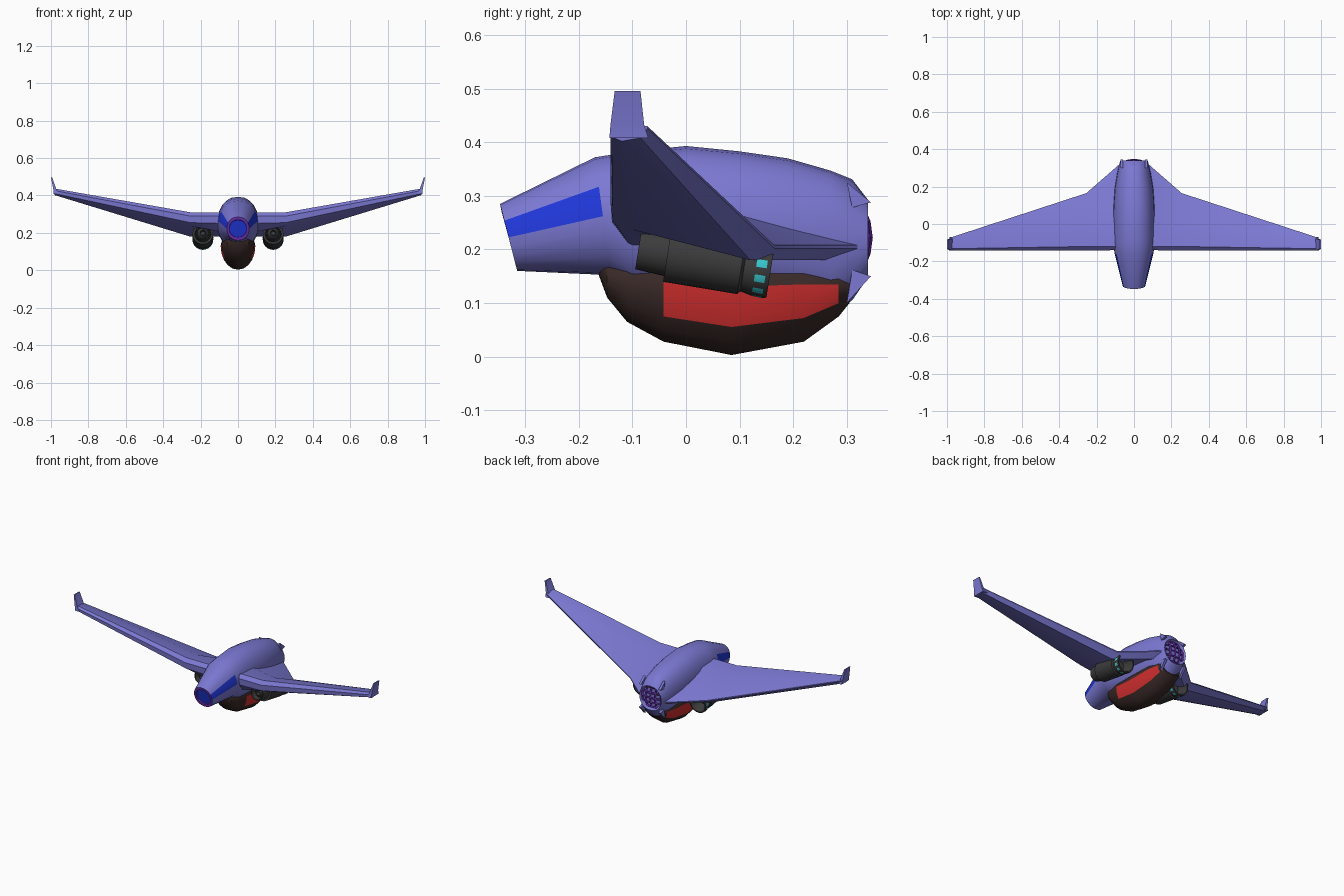
import bpy, bmesh
from math import sin, cos, pi, radians
from mathutils import Matrix

if "Cube" in bpy.data.objects:
    bpy.data.objects.remove(bpy.data.objects["Cube"])


def mat(name, r, g, b):
    m = bpy.data.materials.new(name)
    m.diffuse_color = (r, g, b, 1)
    m.use_nodes = True
    m.node_tree.nodes["Principled BSDF"].inputs["Base Color"].default_value = m.diffuse_color
    return m


LILAC = mat("lilac", .2, .19, .65)
VIOLET = mat("violet", .16, .03, .48)
BLUE = mat("blue", .015, .04, .72)
BROWN = mat("brown", .042, .023, .021)
RED = mat("red", .65, .028, .028)
DARK = mat("dark", .045, .045, .045)
CYAN = mat("cyan", .04, .6, .65)


def finish(bm, name, mats, angle=30, mirror=False):
    bmesh.ops.recalc_face_normals(bm, faces=bm.faces)
    me = bpy.data.meshes.new(name)
    bm.to_mesh(me)
    bm.free()
    ob = bpy.data.objects.new(name, me)
    bpy.context.collection.objects.link(ob)
    for m in mats:
        me.materials.append(m)
    if mirror:
        ob.modifiers.new("mirror", 'MIRROR')
    bpy.ops.object.select_all(action='DESELECT')
    bpy.context.view_layer.objects.active = ob
    ob.select_set(True)
    bpy.ops.object.shade_smooth_by_angle(angle=radians(angle))
    return ob


def loft(rings):
    """Skin closed rings of points; returns bmesh, rows of quads, end caps."""
    bm = bmesh.new()
    vs = [[bm.verts.new(p) for p in r] for r in rings]
    n = len(vs[0])
    rows = [[bm.faces.new((a[i], a[(i + 1) % n], b[(i + 1) % n], b[i])) for i in range(n)]
            for a, b in zip(vs, vs[1:])]
    return bm, rows, [bm.faces.new(vs[0]), bm.faces.new(vs[-1])]


def oval(n, y, hw, zt, zc, zb, tilt=0, p=1.0):
    """Egg-shaped section with separate top and bottom heights."""
    out = []
    for i in range(n):
        a = 2 * pi * i / n
        s, c = sin(a), cos(a)
        x = hw * (abs(c) ** p) * (1 if c > 0 else -1)
        out.append((x, y - tilt * s, zc + s * (zt - zc if s > 0 else zc - zb)))
    return out


# fuselage: nose lens, ring, side windows, open tail
S = [(-.322, .046, .268, .2225, .178, .012),
     (-.331, .047, .270, .2225, .176, .013),
     (-.331, .060, .285, .2225, .160, .016),
     (-.155, .104, .372, .262, .152, .015),
     (-.10, .112, .383, .25, .125, 0),
     (0, .112, .393, .25, .112, 0),
     (.10, .110, .383, .25, .108, 0),
     (.19, .103, .370, .24, .100, 0),
     (.27, .090, .347, .23, .078, 0),
     (.31, .081, .331, .22, .105, 0),
     (.340, .073, .292, .22, .148, 0),
     (.318, .062, .282, .22, .158, 0)]
bm, rows, caps = loft([oval(24, *s, p=.88) for s in S])
for f in rows[0] + rows[1]:
    f.material_index = 1
caps[0].material_index = 2
wins = [rows[2][i] for i in (0, 1, 10, 11)]
bmesh.ops.inset_region(bm, faces=wins, thickness=.004, depth=-.002)
for f in wins:
    f.material_index = 2
finish(bm, "fuselage", [LILAC, VIOLET, BLUE])

# belly tub with red side panels
B = [(-.167, .025, .19, .175, .163), (-.147, .058, .20, .15, .110),
     (-.11, .075, .20, .14, .065), (-.042, .088, .20, .142, .028),
     (.085, .093, .20, .13, .003), (.22, .086, .20, .135, .028),
     (.285, .075, .17, .135, .075), (.305, .062, .16, .13, .10)]
bm, rows, caps = loft([oval(20, *s) for s in B])
panels = [rows[r][i] for r in (3, 4, 5) for i in (10, 11, 18, 19)]
bmesh.ops.inset_region(bm, faces=panels, thickness=.007, depth=-.002)
for f in panels:
    f.material_index = 1
finish(bm, "belly", [BROWN, RED])

# wings: (y, z) sections at each span station
W = {
    .06: [(-.14, .29), (-.12, .31), (.0, .305), (.335, .208), (.335, .202), (.28, .18), (-.10, .20), (-.138, .25)],
    .255: [(-.141, .29), (-.12, .31), (-.02, .29), (.165, .208), (.165, .202), (.12, .18), (-.10, .237), (-.137, .255)],
    .98: [(-.141, .426), (-.132, .437), (-.11, .437), (-.072, .430), (-.072, .426), (-.085, .408), (-.12, .402), (-.139, .410)],
}
bm, _, _ = loft([[(x, y, z) for y, z in s] for x, s in W.items()])
finish(bm, "wings", [LILAC], mirror=True)

# winglets
bm, _, _ = loft([[(x - t, y0, z), (x, y0, z), (x, y1, z), (x - t, y1, z)]
                 for x, t, y0, y1, z in ((.985, .03, -.143, -.07, .408),
                                         (.987, .016, -.141, -.078, .432),
                                         (1.0, .007, -.133, -.085, .496))])
finish(bm, "winglets", [LILAC], mirror=True)

# engines: revolved profile (distance along axis, radius), hollow at both ends
P = [(.04, .012), (.01, .014), (.03, .03), (0, .035), (0, .040), (.055, .044), (.055, .055),
     (.195, .056), (.20, .050), (.222, .055), (.242, .056), (.250, .054),
     (.250, .047), (.19, .032), (.19, .012)]
n = 24
bm, rows, _ = loft([[(r * cos(2 * pi * i / n), t - .125, r * sin(2 * pi * i / n))
                     for i in range(n)] for t, r in P])
for f in rows[9][::2]:
    f.material_index = 1
bm.transform(Matrix.Translation((.188, .035, .183)) @ Matrix.Rotation(radians(-9), 4, 'X'))
finish(bm, "engines", [DARK, CYAN], mirror=True)

# tail cage: curved grid turned into bars
bm = bmesh.new()
bmesh.ops.create_grid(bm, x_segments=4, y_segments=4, size=1)
for v in bm.verts:
    u, w = v.co.x, v.co.y
    v.co = (.062 * u, .343 - .015 * u * u - .016 * w * w, .222 + .058 * w)
cage = finish(bm, "tail_cage", [VIOLET])
wire = cage.modifiers.new("bars", 'WIREFRAME')
wire.thickness = .011

# tail lips: pointed corners around the cage
for name, z0, z1, z2 in (("tail_lips_top", .325, .288, .278), ("tail_lips_bottom", .10, .15, .162)):
    bm, _, _ = loft([[(x, .30, z0), (x, .345, z1), (x, .31, z2)] for x in (.058, .072)])
    finish(bm, name, [LILAC], mirror=True)
